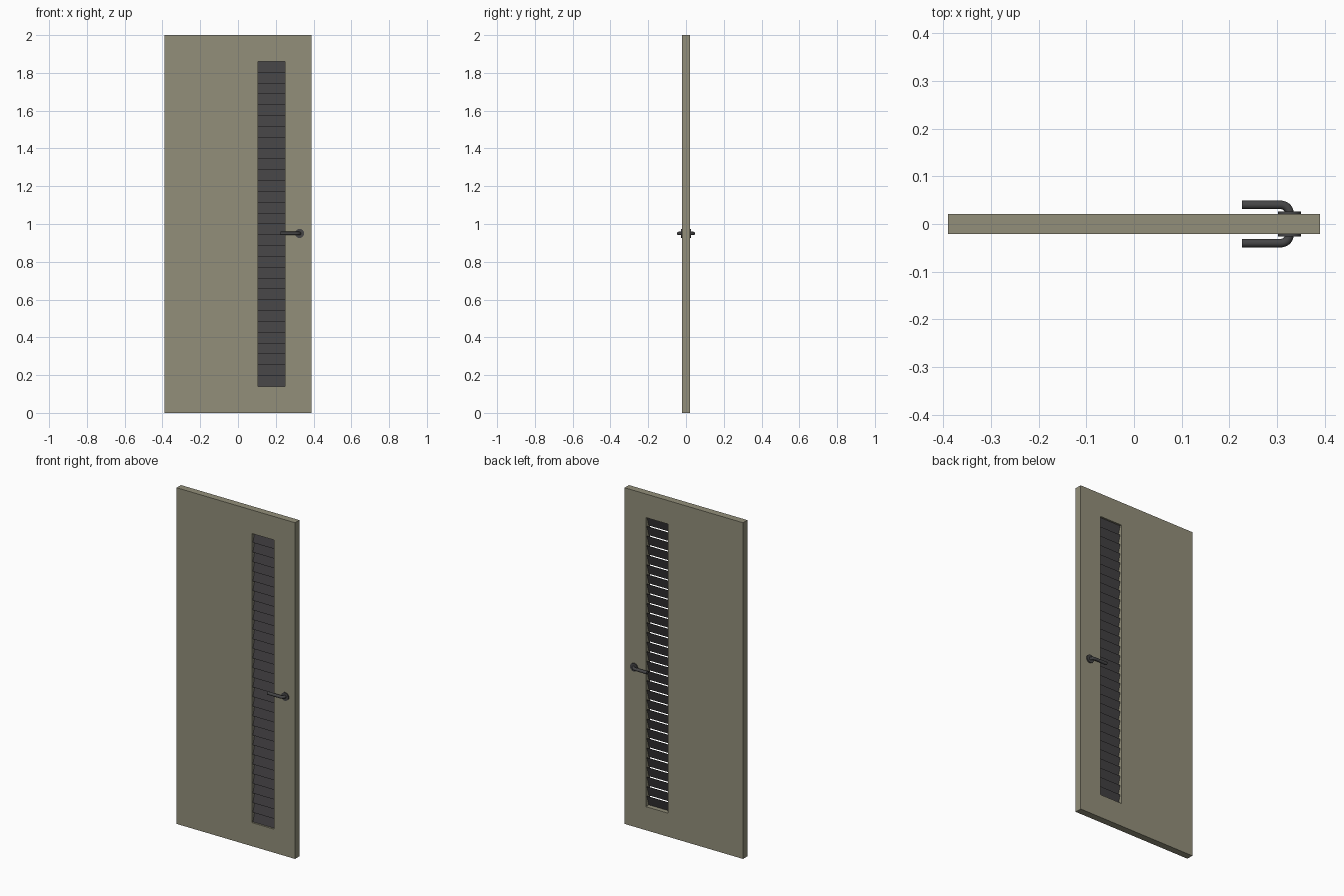
import bpy, bmesh, math

if "Cube" in bpy.data.objects:
    bpy.data.objects.remove(bpy.data.objects["Cube"])

W, H, T = 0.39, 2.0, 0.0205            # half width, height, half thickness
X0, X1, Z0, Z1 = 0.105, 0.25, 0.14, 1.86  # louvre opening
HX, HZ = 0.326, 0.95                   # handle axis


def material(name, rgb):
    m = bpy.data.materials.new(name)
    m.diffuse_color = (*rgb, 1)
    m.use_nodes = True
    m.node_tree.nodes["Principled BSDF"].inputs["Base Color"].default_value = m.diffuse_color
    return m


olive = material("olive_paint", (0.29, 0.275, 0.195))
charcoal = material("charcoal_slats", (0.055, 0.052, 0.055))
iron = material("dark_metal", (0.06, 0.06, 0.062))


def finish(name, bm, mat):
    bmesh.ops.recalc_face_normals(bm, faces=bm.faces)
    me = bpy.data.meshes.new(name)
    bm.to_mesh(me)
    bm.free()
    ob = bpy.data.objects.new(name, me)
    bpy.context.collection.objects.link(ob)
    me.materials.append(mat)
    return ob


def smooth(ob):
    bpy.ops.object.select_all(action='DESELECT')
    ob.select_set(True)
    bpy.context.view_layer.objects.active = ob
    bpy.ops.object.shade_smooth_by_angle(angle=math.radians(35))


# Door leaf: slab with a rectangular opening
def door_leaf():
    bm = bmesh.new()
    outer = [(-W, 0), (W, 0), (W, H), (-W, H)]
    inner = [(X0, Z0), (X1, Z0), (X1, Z1), (X0, Z1)]
    of, ob, nf, nb = [[bm.verts.new((x, y, z)) for x, z in loop]
                      for loop in (outer, inner) for y in (-T, T)]
    for i in range(4):
        j = (i + 1) % 4
        for a, b in ((of, nf), (ob, nb), (of, ob), (nf, nb)):
            bm.faces.new((a[i], a[j], b[j], b[i]))
    finish("door_leaf", bm, olive)


# Louvre slats: steep thin blades, top edge towards the back
def slats(count=30):
    bm = bmesh.new()
    pitch = (Z1 - Z0) / count
    d, h, t = 0.009, pitch / 2 + 0.001, 0.0012
    profile = [(-d - t, -h), (-d + t, -h), (d + t, h), (d - t, h)]
    for i in range(count):
        zc = Z0 + (i + 0.5) * pitch
        a, b = [[bm.verts.new((x, y, zc + z)) for y, z in profile]
                for x in (X0, X1)]
        bm.faces.new(a)
        bm.faces.new(b)
        for k in range(4):
            n = (k + 1) % 4
            bm.faces.new((a[k], a[n], b[n], b[k]))
    finish("louvre_slats", bm, charcoal)


# Handle rose: round plate on the door face
def rose(name, side):
    bpy.ops.mesh.primitive_cylinder_add(
        vertices=32, radius=0.024, depth=0.006,
        location=(HX, side * (T + 0.003), HZ), rotation=(math.pi / 2, 0, 0))
    ob = bpy.context.object
    ob.name = name
    ob.data.materials.append(iron)
    smooth(ob)


# Lever: round bar leaving the rose and bending towards the opening
def lever(name, side, r=0.009, bend=0.018, reach=0.04, sides=20, steps=8):
    path = [(HX, T, 0.0)]              # x, y, heading of the section
    for i in range(steps + 1):
        a = i / steps * math.pi / 2
        path.append((HX - bend + bend * math.cos(a),
                     reach - bend + bend * math.sin(a), a))
    path.append((0.226, reach, math.pi / 2))
    bm = bmesh.new()
    rings = []
    for x, y, a in path:
        ring = []
        for k in range(sides):
            u = k / sides * math.tau
            o = r * math.cos(u)
            ring.append(bm.verts.new((x + o * math.cos(a),
                                      side * (y + o * math.sin(a)),
                                      HZ + r * math.sin(u))))
        rings.append(ring)
    for p, q in zip(rings, rings[1:]):
        for k in range(sides):
            n = (k + 1) % sides
            bm.faces.new((p[k], p[n], q[n], q[k]))
    bm.faces.new(rings[0])
    bm.faces.new(rings[-1])
    smooth(finish(name, bm, iron))


door_leaf()
slats()
for label, side in (("front", -1), ("back", 1)):
    rose(label + "_handle_rose", side)
    lever(label + "_handle_lever", side)
